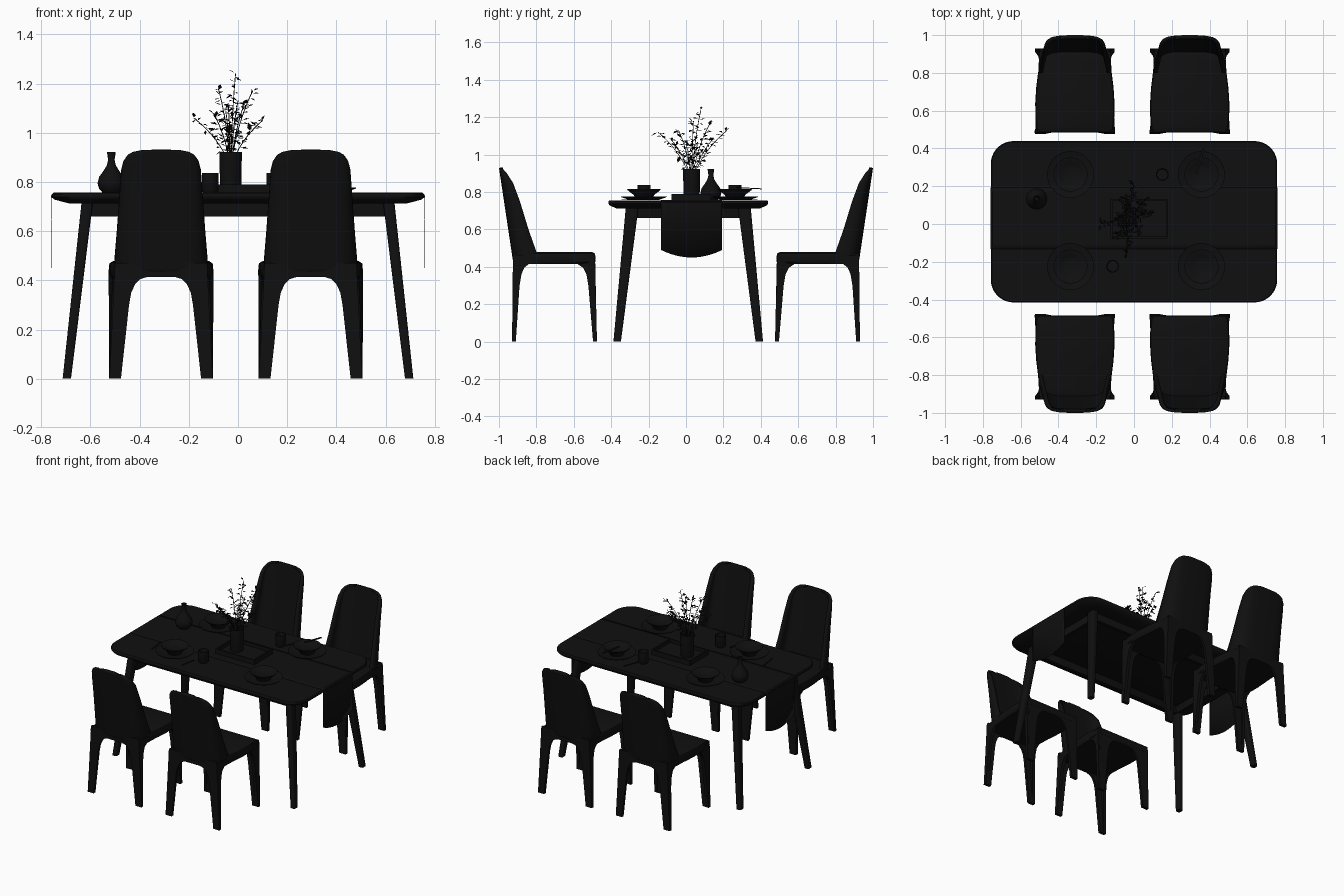
import bpy, bmesh, math, random
from mathutils import Vector, Matrix

if "Cube" in bpy.data.objects:
    bpy.data.objects.remove(bpy.data.objects["Cube"])

random.seed(4)
CY = 0.012  # table centre in y
black = bpy.data.materials.new("black")
black.diffuse_color = (0.005, 0.005, 0.005, 1)
black.use_nodes = True
black.node_tree.nodes["Principled BSDF"].inputs["Base Color"].default_value = black.diffuse_color


def add(name, verts, faces, smooth=40, fix=True, loc=(0, 0, 0)):
    me = bpy.data.meshes.new(name)
    me.from_pydata([tuple(v) for v in verts], [], faces)
    if fix:
        bm = bmesh.new()
        bm.from_mesh(me)
        bmesh.ops.recalc_face_normals(bm, faces=bm.faces)
        bm.to_mesh(me)
        bm.free()
    me.materials.append(black)
    ob = bpy.data.objects.new(name, me)
    ob.location = loc
    bpy.context.collection.objects.link(ob)
    if smooth:
        bpy.ops.object.select_all(action='DESELECT')
        ob.select_set(True)
        bpy.context.view_layer.objects.active = ob
        bpy.ops.object.shade_smooth_by_angle(angle=math.radians(smooth))
    return ob


def loft(name, rings, loc=(0, 0, 0), smooth=40):
    n, v = len(rings[0]), [p for r in rings for p in r]
    f = [(k*n + i, k*n + (i+1) % n, (k+1)*n + (i+1) % n, (k+1)*n + i)
         for k in range(len(rings)-1) for i in range(n)]
    f += [tuple(range(n))[::-1], tuple(range(len(v)-n, len(v)))]
    return add(name, v, f, smooth, loc=loc)


def rrect(hx, hy, r, z, cx=0, cy=0, seg=6):
    pts = []
    for q, (sx, sy) in enumerate([(1, 1), (-1, 1), (-1, -1), (1, -1)]):
        for i in range(seg + 1):
            a = (q + i/seg) * math.pi/2
            pts.append((cx + sx*(hx-r) + r*math.cos(a), cy + sy*(hy-r) + r*math.sin(a), z))
    return pts


def lathe(name, prof, loc, seg=32):
    return loft(name, [[(r*math.cos(i*math.tau/seg), r*math.sin(i*math.tau/seg), z)
                        for i in range(seg)] for r, z in prof], loc)


def panel(name, outline, inner, outer):
    """Closed 2D outline placed on two surfaces, joined around the rim."""
    n = len(outline)
    v = [inner(*p) for p in outline] + [outer(*p) for p in outline]
    f = [tuple(range(n)), tuple(range(2*n-1, n-1, -1))]
    f += [(i, (i+1) % n, n + (i+1) % n, n + i) for i in range(n)]
    return add(name, v, f, 30)


def interp(tab, z):
    for (a, p), (b, q) in zip(tab, tab[1:]):
        if z <= b:
            return p + (q-p) * max(0, (z-a)/(b-a))
    return tab[-1][1]


def box(name, hx, hy, z0, z1, loc, r=0.004):
    return loft(name, [rrect(hx, hy, r, z0, seg=2), rrect(hx, hy, r, z1, seg=2)], loc)


# ---- table ----
loft("table_top", [rrect(0.758-i, 0.427-i*0.6, 0.12-i*0.6, z, 0, CY, 10) for i, z in
     [(0.07, 0.713), (0.012, 0.728), (0, 0.738), (0, 0.749), (0.006, 0.755)]])
for sx in (-1, 1):
    for sy in (-1, 1):
        loft("table_leg", [rrect(0.017, 0.02, 0.008, 0, sx*0.696, CY+sy*0.38, 3),
                           rrect(0.023, 0.034, 0.012, 0.718, sx*0.613, CY+sy*0.3, 3)])
for s in (-1, 1):
    box("long_apron", 0.605, 0.011, 0.66, 0.716, (0, CY+s*0.3, 0))
    box("short_apron", 0.011, 0.29, 0.66, 0.716, (s*0.605, CY, 0))

# ---- runner with rounded hanging ends ----
v, N = [], 12
for j in range(N + 1):
    t = j/N*2 - 1
    low = 0.45 + 0.04*t*t
    for x, z in [(-0.758, low), (-0.76, 0.745), (-0.75, 0.757), (0.75, 0.757), (0.76, 0.745), (0.758, low)]:
        v.append((x, 0.03 + 0.163*t, z))
runner = add("table_runner", v, [(j*6+i, j*6+i+1, j*6+i+7, j*6+i+6) for j in range(N) for i in range(5)])
runner.modifiers.new("thickness", 'SOLIDIFY').thickness = 0.002

# ---- chair (built facing +y, centred on x = 0) ----
# curved back shell: plan section is a squarish U, shrinking toward the top
W = [(0.42, 0.186), (0.48, 0.19), (0.6, 0.18), (0.85, 0.162), (0.885, 0.153), (0.91, 0.136), (0.922, 0.115), (0.929, 0.08)]
F = [(0.42, -0.79), (0.48, -0.80), (0.6, -0.842), (0.75, -0.888), (0.85, -0.925), (0.9, -0.958), (0.929, -0.983)]
rows = [0.418, 0.45, 0.48, 0.54, 0.6, 0.68, 0.75, 0.8, 0.85, 0.87, 0.885, 0.9, 0.91, 0.922, 0.929]
M = 28
v = []
for z in rows:
    yb, yf, w = -0.925 - 0.15*(z-0.43), interp(F, z), interp(W, z)
    for i in range(M + 1):
        a = (i/M*2 - 1) * math.pi/2
        s, c = math.sin(a), max(0, math.cos(a))
        v.append((w*math.copysign(abs(s)**0.55, s), yf + (yb-yf)*c**0.55, z))
shell = add("chair_back", v, [(k*(M+1)+i, k*(M+1)+i+1, (k+1)*(M+1)+i+1, (k+1)*(M+1)+i)
            for k in range(len(rows)-1) for i in range(M)], 50, fix=False)
sol = shell.modifiers.new("thickness", 'SOLIDIFY')
sol.thickness, sol.offset = 0.02, -1

# seat cushion
half = [(0.19, -0.485), (0.203, -0.5), (0.209, -0.57), (0.21, -0.64), (0.205, -0.72), (0.195, -0.8),
        (0.182, -0.87), (0.165, -0.91), (0.13, -0.922)]
plan = half + [(-x, y) for x, y in reversed(half)]
seat = loft("chair_seat", [[(x*k, -0.7 + (y+0.7)*k, z) for x, y in plan] for k, z in
            [(0.96, 0.415), (1, 0.425), (1, 0.46), (0.98, 0.472), (0.93, 0.478)]])

# arched leg frames: front, rear and two sides
FRONT = [(0, 0.212), (0.38, 0.198), (0.41, 0.2), (0.44, 0.213), (0.47, 0.21)]
REAR = [(0, 0.21), (0.38, 0.19), (0.41, 0.186), (0.44, 0.19), (0.47, 0.186)]


def arch(tab):
    h = [(x, z) for z, x in reversed(tab)]
    h += [(0.163, 0), (0.13, 0.3), (0.121, 0.35), (0.105, 0.385), (0.085, 0.405), (0.055, 0.414)]
    return h + [(-x, z) for x, z in reversed(h)]


parts = [shell, seat]
parts.append(panel("chair_front_legs", arch(FRONT), lambda x, z: (x, -0.496, z),
                   lambda x, z: (x, -0.476 - 0.022*z, z)))
parts.append(panel("chair_rear_legs", arch(REAR), lambda x, z: (x, -0.91, z),
                   lambda x, z: (x, -0.93 + 0.01*z, z)))
side = [(-0.478, 0), (-0.486, 0.44), (-0.492, 0.46), (-0.925, 0.46), (-0.929, 0), (-0.91, 0),
        (-0.89, 0.3), (-0.88, 0.36), (-0.865, 0.395), (-0.84, 0.415),
        (-0.58, 0.415), (-0.55, 0.395), (-0.532, 0.36), (-0.522, 0.3), (-0.497, 0)]
for s in (-1, 1):
    def edge(y, z, d):
        t = (y + 0.93)/0.45
        w = interp(REAR, z)*(1-t) + interp(FRONT, z)*t
        return (s*(w - d), y, z)
    parts.append(panel("chair_side_legs", side, lambda y, z: edge(y, z, 0.022), lambda y, z: edge(y, z, 0)))

# four chairs sharing the same meshes
for x, turn in [(0.295, 0), (-0.313, math.pi), (0.295, math.pi)]:
    for p in parts:
        q = p.copy()
        q.location.x, q.rotation_euler.z = x, turn
        bpy.context.collection.objects.link(q)
for p in parts:
    p.location.x = -0.313

# ---- place settings ----
for x in (-0.336, 0.357):
    for y in (-0.225, 0.262):
        lathe("plate", [(0.075, 0.756), (0.122, 0.773), (0.124, 0.777), (0.078, 0.763)], (x, y, 0))
        lathe("bowl", [(0.045, 0.762), (0.055, 0.785), (0.088, 0.81), (0.09, 0.815), (0.085, 0.815),
                       (0.055, 0.795), (0.03, 0.79)], (x, y, 0))
for x, y in [(-0.113, -0.224), (0.15, 0.262)]:
    lathe("cup", [(0.028, 0.756), (0.034, 0.765), (0.034, 0.837), (0.03, 0.837), (0.028, 0.765)], (x, y, 0))
for x, y, a in [(-0.185, -0.29, 1.4), (-0.5, -0.2, 1.7), (0.2, 0.33, 1.2)]:
    fork = box("cutlery", 0.055, 0.004, 0.756, 0.76, (x, y, 0), 0.002)
    fork.rotation_euler.z = a
napkin = box("serving_fork", 0.07, 0.006, 0, 0.005, (0.35, 0.335, 0.818), 0.002)
napkin.rotation_euler = (0, 0.05, 1.3)

# ---- tray, vases ----
tx, ty = 0.028, 0.028
box("tray_floor", 0.148, 0.1, 0.757, 0.766, (tx, ty, 0))
for s in (-1, 1):
    box("tray_long_rim", 0.15, 0.005, 0.757, 0.79, (tx, ty + s*0.1, 0), 0.002)
    box("tray_short_rim", 0.005, 0.1, 0.757, 0.79, (tx + s*0.147, ty, 0), 0.002)
lathe("plant_vase", [(0.04, 0.766), (0.043, 0.775), (0.046, 0.922), (0.04, 0.922), (0.037, 0.85)], (-0.03, 0.03, 0))
lathe("bottle_vase", [(0.035, 0.756), (0.05, 0.772), (0.056, 0.795), (0.05, 0.82), (0.032, 0.845), (0.018, 0.868),
                      (0.013, 0.89), (0.018, 0.922), (0.014, 0.922), (0.009, 0.89)], (-0.515, 0.133, 0))

# ---- plant: stems and folded leaves ----
tips = [(-0.01, 0.08, 1.24), (-0.18, 0.0, 1.06), (0.1, 0.06, 1.05), (-0.04, -0.15, 1.12), (0.0, 0.22, 1.13),
        (-0.08, 0.04, 1.18), (0.06, 0.13, 1.17), (-0.1, -0.08, 1.08), (0.03, -0.04, 1.13), (-0.05, 0.15, 1.09)]
cu = bpy.data.curves.new("stems", 'CURVE')
cu.dimensions, cu.bevel_depth, cu.bevel_resolution = '3D', 0.0018, 1
v, f = [], []
for tip in tips:
    tip, base = Vector(tip), Vector((-0.03, 0.03, 0.86))
    mid = Vector((base.x + (tip.x-base.x)*0.3, base.y + (tip.y-base.y)*0.3, base.z + (tip.z-base.z)*0.6))
    path = [base*(1-t)**2 + mid*2*t*(1-t) + tip*t*t for t in [i/10 for i in range(11)]]
    sp = cu.splines.new('POLY')
    sp.points.add(10)
    for pt, co in zip(sp.points, path):
        pt.co = (*co, 1)
    for k in range(20):
        t = 0.3 + 0.7*k/19
        p = base*(1-t)**2 + mid*2*t*(1-t) + tip*t*t
        d = Vector((random.uniform(-1, 1), random.uniform(-1, 1), random.uniform(-0.4, 0.7))).normalized()
        L = random.uniform(0.02, 0.036)
        sd = d.cross(Vector((random.uniform(-.5, .5), random.uniform(-.5, .5), 1))).normalized()
        up = sd.cross(d)
        p = p + d*0.006
        n = len(v)
        v += [p, p + d*L*0.45 + sd*L*0.27 + up*L*0.1, p + d*L, p + d*L*0.45 - sd*L*0.27 + up*L*0.1]
        f += [(n, n+1, n+2), (n, n+2, n+3)]
add("leaves", v, f, 0, fix=False)
cu.materials.append(black)
bpy.context.collection.objects.link(bpy.data.objects.new("stems", cu))
